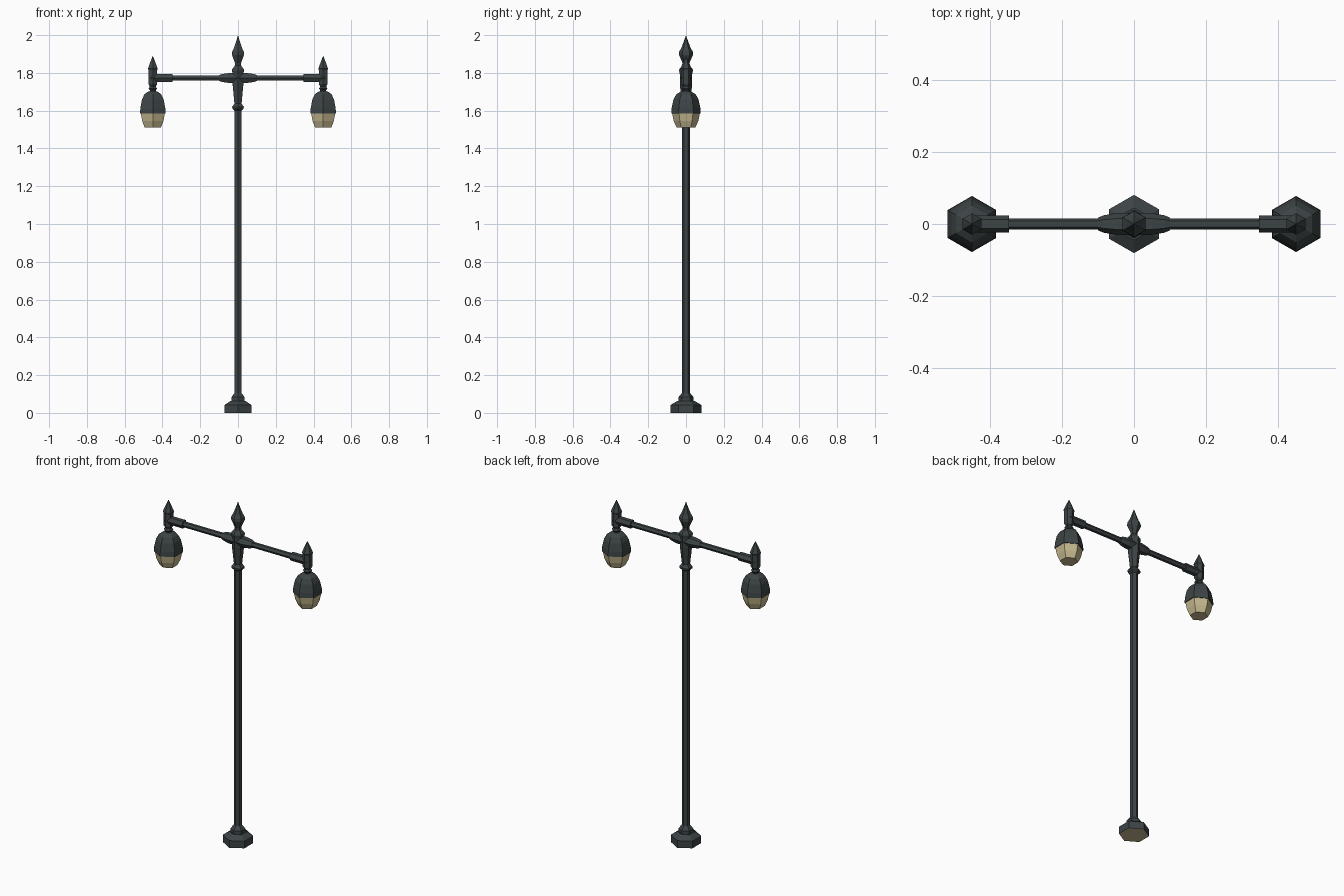
import bpy, bmesh, math
from mathutils import Vector

if "Cube" in bpy.data.objects:
    bpy.data.objects.remove(bpy.data.objects["Cube"])


def material(name, rgb):
    m = bpy.data.materials.new(name)
    m.diffuse_color = (*rgb, 1)
    m.use_nodes = True
    m.node_tree.nodes["Principled BSDF"].inputs["Base Color"].default_value = m.diffuse_color
    return m


IRON = material("dark iron", (0.047, 0.058, 0.060))
GLASS = material("warm glass", (0.55, 0.47, 0.27))


def lathe(name, profile, x=0, axis="Z", sides=6, glass=None):
    """Six-sided turned part from (radius, position) pairs, corners on +-y."""
    bm = bmesh.new()
    rings = []
    for r, h in profile:
        ring = []
        for i in range(sides):
            a = math.pi / 2 + 2 * math.pi * i / sides
            u, v = r * math.cos(a), r * math.sin(a)
            ring.append(bm.verts.new((u, v, h) if axis == "Z" else (h, v, u)))
        rings.append(ring)
    for lo, hi in zip(rings, rings[1:]):
        for i in range(sides):
            j = (i + 1) % sides
            bm.faces.new((lo[i], lo[j], hi[j], hi[i]))
    bm.faces.new(rings[0])
    bm.faces.new(rings[-1])
    bmesh.ops.remove_doubles(bm, verts=bm.verts, dist=0.0002)
    bmesh.ops.recalc_face_normals(bm, faces=bm.faces)
    if glass:
        for f in bm.faces:
            f.material_index = int(glass(f))
    me = bpy.data.meshes.new(name)
    bm.to_mesh(me)
    bm.free()
    me.materials.append(IRON)
    me.materials.append(GLASS)
    ob = bpy.data.objects.new(name, me)
    ob.location = Vector((x, 0, 0)) if axis == "Z" else Vector((0, 0, 1.773))
    bpy.context.collection.objects.link(ob)
    return ob


# Stepped base, its underside is pale
lathe("base", [(0.081, 0), (0.081, 0.042), (0.045, 0.064), (0.040, 0.064),
               (0.040, 0.083), (0.030, 0.095), (0.022, 0.105)],
      glass=lambda f: f.normal.z < -0.9)

# Long post
lathe("post", [(0.022, 0.09), (0.022, 1.61)])

# Collar, flared head and finial
lathe("post_head", [(0.022, 1.600), (0.034, 1.610), (0.036, 1.620), (0.026, 1.632),
                    (0.022, 1.638), (0.033, 1.740), (0.033, 1.795), (0.037, 1.812),
                    (0.035, 1.820), (0.018, 1.840), (0.018, 1.852), (0.037, 1.895),
                    (0.036, 1.912), (0.025, 1.932), (0.012, 1.965), (0.0001, 2.0)])

# Cross arm and its central sleeve
lathe("cross_arm", [(0.016, -0.44), (0.016, 0.44)], axis="X")
lathe("arm_sleeve", [(0.018, -0.100), (0.024, -0.085), (0.030, -0.050),
                     (0.030, 0.050), (0.024, 0.085), (0.018, 0.100)], axis="X")

for side, s in (("left", -1), ("right", 1)):
    x = 0.451 * s
    # End sleeve, hanger with spike, and lantern
    lathe(side + "_end_sleeve", [(0.024, 0.348 * s), (0.024, 0.46 * s)], axis="X")
    lathe(side + "_hanger", [(0.018, 1.695), (0.018, 1.709), (0.026, 1.717), (0.018, 1.728),
                             (0.026, 1.740), (0.026, 1.812), (0.030, 1.822),
                             (0.015, 1.858), (0.0001, 1.89)], x)
    lathe(side + "_lantern_shade", [(0.073, 1.586), (0.078, 1.586), (0.076, 1.615), (0.066, 1.660),
                                    (0.051, 1.687), (0.030, 1.700), (0.018, 1.703)], x)
    lathe(side + "_lantern_glass", [(0.049, 1.510), (0.065, 1.545), (0.074, 1.588)], x,
          glass=lambda f: True)
